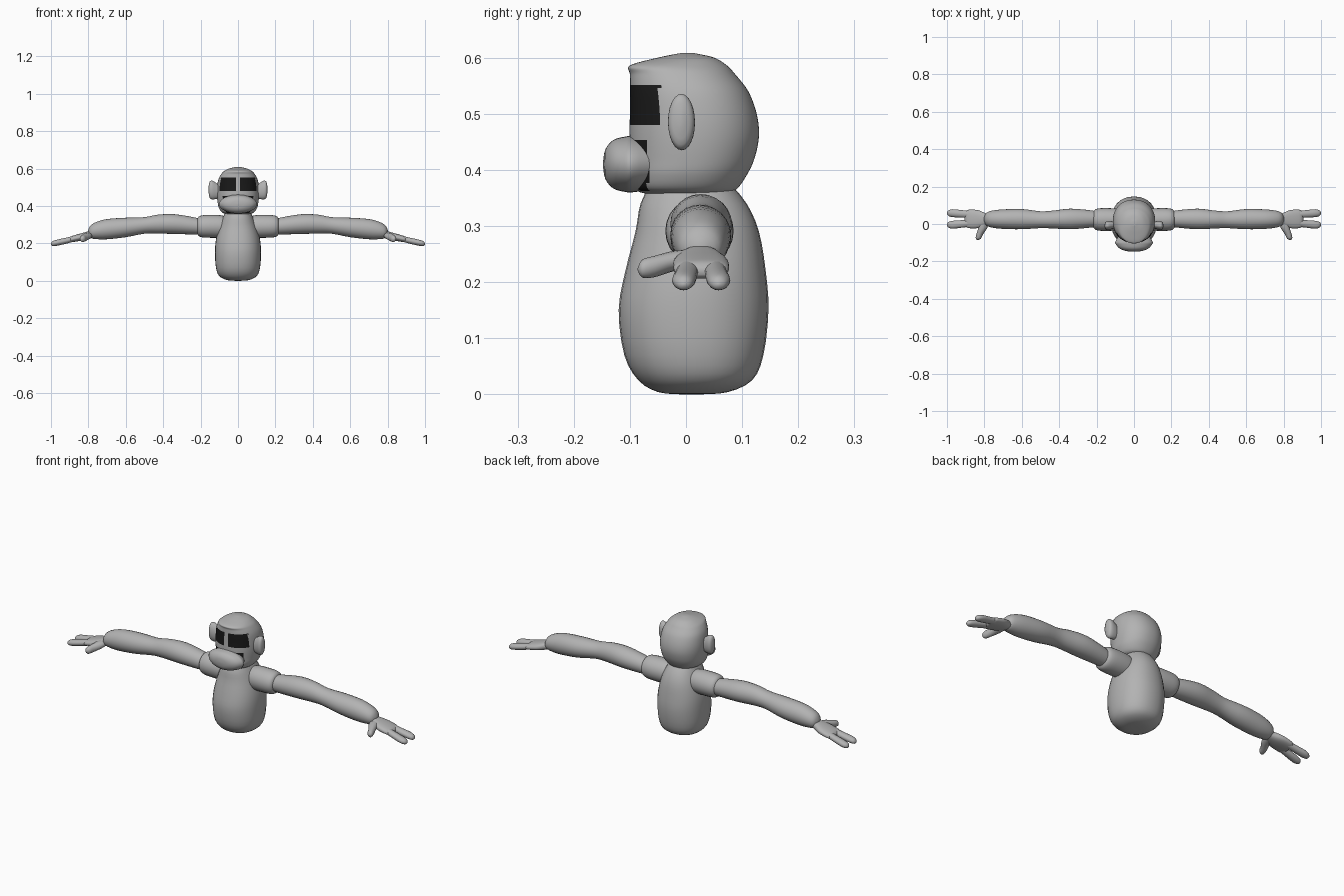
import bpy, bmesh, math
from mathutils import Vector


def material(name, rgb):
    m = bpy.data.materials.new(name)
    m.diffuse_color = (*rgb, 1)
    return m


GREY = material("grey fur", (0.45, 0.45, 0.45))
BLACK = material("black face marks", (0.01, 0.01, 0.01))


def smooth_rows(rows, n):
    """Catmull-Rom interpolation between control rows."""
    out = []
    for i in range(len(rows) - 1):
        p = [rows[max(0, min(len(rows) - 1, i + k))] for k in (-1, 0, 1, 2)]
        for s in range(n):
            t = s / n
            out.append([0.5 * (2 * b + (c - a) * t + (2 * a - 5 * b + 4 * c - d) * t * t
                               + (3 * b - a - 3 * c + d) * t ** 3) for a, b, c, d in zip(*p)])
    return out + [list(rows[-1])]


def loft(name, rows, axis, segs=24, n=3, power=1.0, sx=1, paint=None):
    """Rows are (x, y, z, radius a, radius b); rings lie across the axis."""
    bm = bmesh.new()
    ua, ub = [(1, 2), (0, 2), (0, 1)][axis]
    rings = []
    for row in smooth_rows(rows, n):
        ring = []
        for k in range(segs):
            a = 2 * math.pi * k / segs
            c, s = math.cos(a), math.sin(a)
            v = Vector(row[:3])
            v[ua] += max(row[3], 0.001) * math.copysign(abs(c) ** power, c)
            v[ub] += max(row[4], 0.001) * math.copysign(abs(s) ** power, s)
            v.x *= sx
            ring.append(bm.verts.new(v))
        rings.append(ring)
    for r, q in zip(rings, rings[1:]):
        for k in range(segs):
            j = (k + 1) % segs
            bm.faces.new((r[k], r[j], q[j], q[k]))
    bm.faces.new(rings[0])
    bm.faces.new(rings[-1])
    bmesh.ops.recalc_face_normals(bm, faces=bm.faces)
    if paint:
        for f in bm.faces:
            f.material_index = int(paint(f.calc_center_median()))
    me = bpy.data.meshes.new(name)
    bm.to_mesh(me)
    bm.free()
    me.materials.append(GREY)
    me.materials.append(BLACK)
    ob = bpy.data.objects.new(name, me)
    bpy.context.collection.objects.link(ob)
    bpy.context.view_layer.objects.active = ob
    ob.select_set(True)
    bpy.ops.object.shade_smooth_by_angle(angle=math.radians(50))
    ob.select_set(False)
    return ob


def upright(name, rows, **kw):
    """Rows are (z, half width, front y, back y)."""
    return loft(name, [(0, (f + b) / 2, z, w, (b - f) / 2) for z, w, f, b in rows], 2, **kw)


# Pear-shaped body
upright("body", [(0.0, 0.015, -0.01, 0.03), (0.004, 0.06, -0.05, 0.075), (0.025, 0.1, -0.085, 0.118),
                 (0.07, 0.118, -0.11, 0.138), (0.15, 0.123, -0.12, 0.147), (0.22, 0.118, -0.108, 0.142),
                 (0.29, 0.1, -0.09, 0.13), (0.34, 0.08, -0.081, 0.108), (0.38, 0.06, -0.06, 0.075)],
        segs=32, power=0.9)


# Head with a jutting brow, dark eyes and dark cheeks
def face_marks(p):
    eyes = 0.478 < p.z < 0.552 and p.y < -0.047 and abs(p.x) > 0.014
    cheeks = 0.362 < p.z < 0.455 and -0.1 < p.y < -0.068 and abs(p.x) > 0.04
    return eyes or cheeks


upright("head", [(0.355, 0.055, -0.06, 0.07), (0.365, 0.085, -0.092, 0.09), (0.39, 0.102, -0.1, 0.108),
                 (0.42, 0.109, -0.1, 0.122), (0.46, 0.113, -0.101, 0.13), (0.5, 0.112, -0.1, 0.126),
                 (0.54, 0.105, -0.1, 0.111), (0.57, 0.09, -0.1, 0.088), (0.586, 0.075, -0.1, 0.073),
                 (0.6, 0.048, -0.05, 0.05), (0.608, 0.012, -0.01, 0.015)],
        segs=72, n=6, power=0.92, paint=face_marks)

# Rounded muzzle
loft("muzzle", [(0, -0.148, 0.41, 0.005, 0.003), (0, -0.144, 0.41, 0.045, 0.026),
                (0, -0.13, 0.41, 0.078, 0.043), (0, -0.11, 0.41, 0.096, 0.049),
                (0, -0.095, 0.41, 0.1, 0.05), (0, -0.06, 0.41, 0.08, 0.045)], 1, segs=32)

for side, sx in (("right", 1), ("left", -1)):
    # Ear
    loft(side + "_ear", [(0.09, -0.005, 0.475, 0.014, 0.028), (0.115, -0.006, 0.48, 0.02, 0.042),
                         (0.138, -0.008, 0.485, 0.024, 0.05), (0.152, -0.009, 0.487, 0.02, 0.042),
                         (0.158, -0.009, 0.487, 0.004, 0.01)], 0, sx=sx)
    # Shoulder stump
    loft(side + "_shoulder", [(0.04, 0.024, 0.285, 0.05, 0.05), (0.09, 0.024, 0.29, 0.058, 0.06),
                              (0.15, 0.024, 0.291, 0.061, 0.061), (0.195, 0.024, 0.291, 0.058, 0.058),
                              (0.215, 0.024, 0.291, 0.045, 0.045), (0.222, 0.024, 0.291, 0.01, 0.01)], 0, sx=sx)
    # Long arm
    loft(side + "_arm", [(0.16, 0.025, 0.285, 0.035, 0.035), (0.23, 0.027, 0.293, 0.046, 0.045),
                         (0.34, 0.027, 0.303, 0.055, 0.053), (0.43, 0.024, 0.303, 0.048, 0.05),
                         (0.5, 0.023, 0.296, 0.045, 0.044), (0.6, 0.026, 0.285, 0.054, 0.052),
                         (0.7, 0.026, 0.276, 0.052, 0.054), (0.76, 0.026, 0.268, 0.045, 0.045),
                         (0.79, 0.026, 0.262, 0.033, 0.032), (0.802, 0.026, 0.26, 0.008, 0.008)], 0, sx=sx)
    # Palm
    loft(side + "_palm", [(0.75, 0.026, 0.252, 0.02, 0.012), (0.79, 0.026, 0.246, 0.03, 0.02),
                          (0.83, 0.026, 0.236, 0.047, 0.02), (0.87, 0.027, 0.227, 0.05, 0.018),
                          (0.895, 0.027, 0.221, 0.045, 0.015), (0.905, 0.027, 0.219, 0.02, 0.006)],
         0, sx=sx, power=0.85)
    # Two fingers
    for finger, y, tip_y in (("front_finger", 0.005, -0.004), ("back_finger", 0.05, 0.058)):
        loft(f"{side}_{finger}", [(0.86, y, 0.229, 0.018, 0.015), (0.92, (y + tip_y) / 2, 0.214, 0.02, 0.016),
                                  (0.97, tip_y, 0.203, 0.021, 0.016), (0.993, tip_y, 0.198, 0.014, 0.012),
                                  (1.0, tip_y, 0.196, 0.002, 0.002)], 0, segs=16, sx=sx)
    # Thumb
    loft(side + "_thumb", [(0.8, 0.02, 0.243, 0.024, 0.016), (0.808, -0.02, 0.238, 0.024, 0.018),
                           (0.825, -0.055, 0.228, 0.018, 0.019), (0.832, -0.078, 0.224, 0.014, 0.016),
                           (0.834, -0.086, 0.223, 0.002, 0.002)], 1, segs=16, sx=sx)
